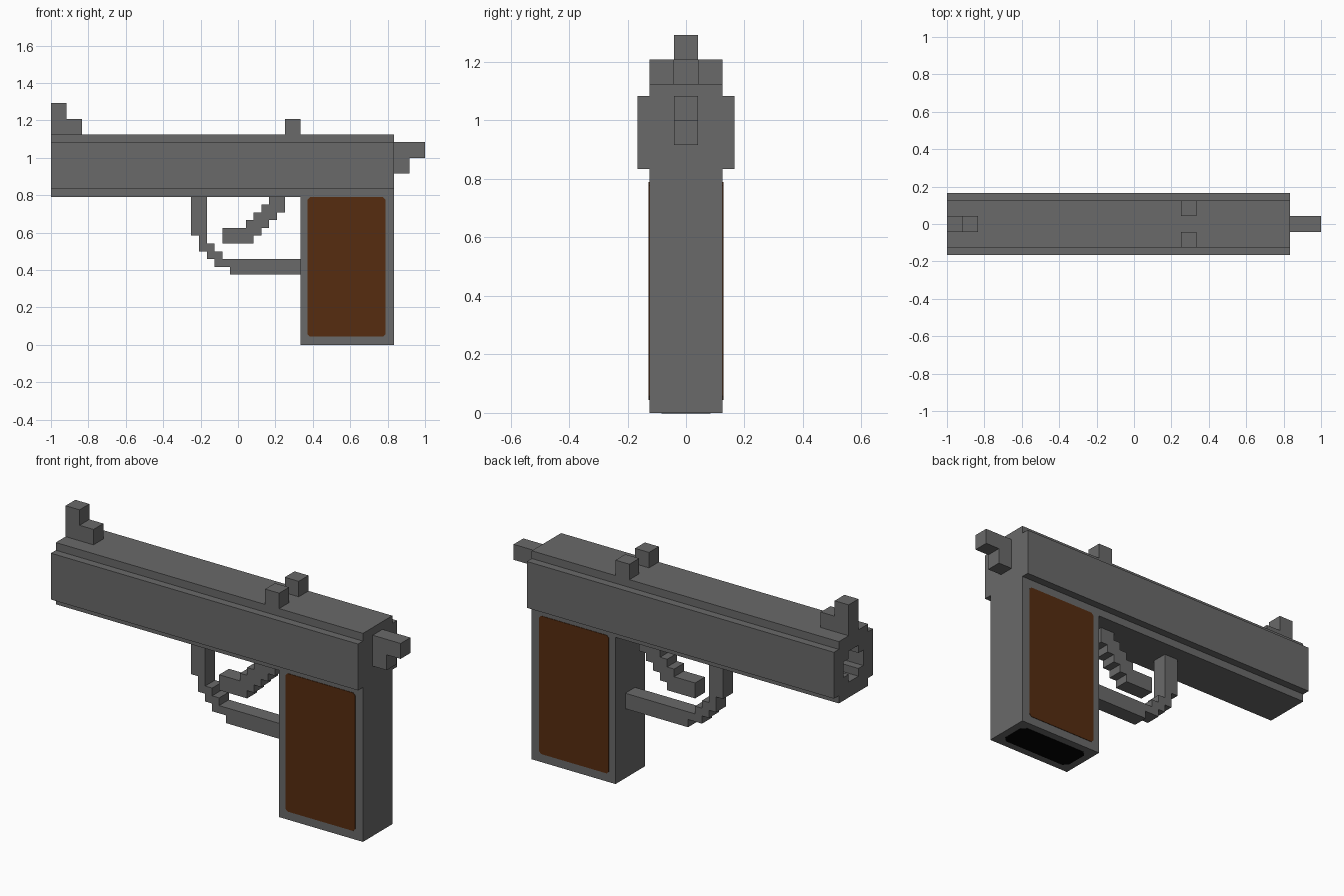
import bpy, bmesh
from mathutils import Vector

U = 1 / 24  # one block of the stepped grid

if "Cube" in bpy.data.objects:
    bpy.data.objects.remove(bpy.data.objects["Cube"], do_unlink=True)


def material(name, rgb):
    m = bpy.data.materials.new(name)
    m.use_nodes = True
    m.diffuse_color = (*rgb, 1)
    m.node_tree.nodes["Principled BSDF"].inputs["Base Color"].default_value = (*rgb, 1)
    return m


STEEL = material("gunmetal grey", (0.142, 0.142, 0.142))
WOOD = material("brown wood", (0.093, 0.025, 0.005))
BLACK = material("black", (0.001, 0.001, 0.001))


def prism(name, pts, axis, lo, hi, mat=STEEL):
    """Extrude an outline, in grid blocks, along an axis from lo to hi."""
    place = {"x": lambda a, b, t: (t, a, b),
             "y": lambda a, b, t: (a, t, b),
             "z": lambda a, b, t: (a, b, t)}[axis]
    bm = bmesh.new()
    face = bm.faces.new([bm.verts.new(Vector(place(a, b, lo)) * U) for a, b in pts])
    ext = bmesh.ops.extrude_face_region(bm, geom=[face])
    verts = [g for g in ext["geom"] if isinstance(g, bmesh.types.BMVert)]
    bmesh.ops.translate(bm, verts=verts, vec=Vector(place(0, 0, hi - lo)) * U)
    bmesh.ops.recalc_face_normals(bm, faces=bm.faces)
    mesh = bpy.data.meshes.new(name)
    bm.to_mesh(mesh)
    bm.free()
    mesh.materials.append(mat)
    ob = bpy.data.objects.new(name, mesh)
    bpy.context.collection.objects.link(ob)
    return ob


def rect(a0, a1, b0, b1):
    return [(a0, b0), (a1, b0), (a1, b1), (a0, b1)]


def notched(a, b0, b1, n=1):
    """Rectangle of half-width a with square notches at its corners."""
    return [(-a + n, b0), (a - n, b0), (a - n, b0 + n), (a, b0 + n),
            (a, b1 - n), (a - n, b1 - n), (a - n, b1), (-a + n, b1),
            (-a + n, b1 - n), (-a, b1 - n), (-a, b0 + n), (-a + n, b0 + n)]


def chamfered(a0, a1, b0, b1, c):
    return [(a0 + c, b0), (a1 - c, b0), (a1, b0 + c), (a1, b1 - c),
            (a1 - c, b1), (a0 + c, b1), (a0, b1 - c), (a0, b0 + c)]


# Slide with bored muzzle
slide = prism("slide", notched(4, 19, 27), "x", -24, 20)
bore = prism("bore_cutter", notched(2, 21, 25), "x", -25, -14)
bore.hide_render = True
cut = slide.modifiers.new("bore", "BOOLEAN")
cut.operation = "DIFFERENCE"
cut.solver = "EXACT"
cut.object = bore
bpy.context.view_layer.objects.active = slide
bpy.ops.object.modifier_apply(modifier=cut.name)
bpy.data.objects.remove(bore, do_unlink=True)

# Sights
prism("front_sight", [(-24, 27), (-20, 27), (-20, 29), (-22, 29), (-22, 31), (-24, 31)], "y", -1, 1)
for side, y in (("left", -3), ("right", 1)):
    # facing the front (-y), the +y sight lies on the far side
    prism("rear_sight_" + ("near" if y < 0 else "far"), rect(6, 8, 27, 29), "y", y, y + 2)

# Hammer
prism("hammer", [(20, 22), (22, 22), (22, 24), (24, 24), (24, 26), (20, 26)], "y", -1, 1)

# Grip with wooden side panels and dark magazine well
prism("grip", rect(8, 20, 0, 19), "y", -3, 3)
panel = chamfered(8.93, 18.92, 1.07, 18.95, 0.3)
prism("grip_panel_near", panel, "y", -3.06, -3, WOOD)
prism("grip_panel_far", panel, "y", 3, 3.06, WOOD)
prism("magazine_well", chamfered(9, 19, -2, 2, 0.6), "z", -0.04, 0.02, BLACK)

# Trigger guard: post, stepped corner, lower bar
prism("trigger_guard", [
    (-6, 19), (-6, 14), (-5, 14), (-5, 12), (-4, 12), (-4, 11), (-3, 11), (-3, 10),
    (-1, 10), (-1, 9), (8, 9), (8, 11), (-2, 11), (-2, 12), (-3, 12), (-3, 13),
    (-4, 13), (-4, 19)], "y", -1, 1)

# Trigger: diagonal staircase with a flat toe
lower = [p for x in range(2, 6) for p in ((x, x + 11), (x, x + 12))]
upper = [p for x in range(4, 0, -1) for p in ((x, x + 15), (x, x + 14))]
upper = [(4, 19), (4, 18), (3, 18), (3, 17), (2, 17), (2, 16), (1, 16), (1, 15)]
prism("trigger", [(-2, 13)] + lower + [(6, 17), (6, 19)] + upper + [(-2, 15)], "y", -1, 1)
